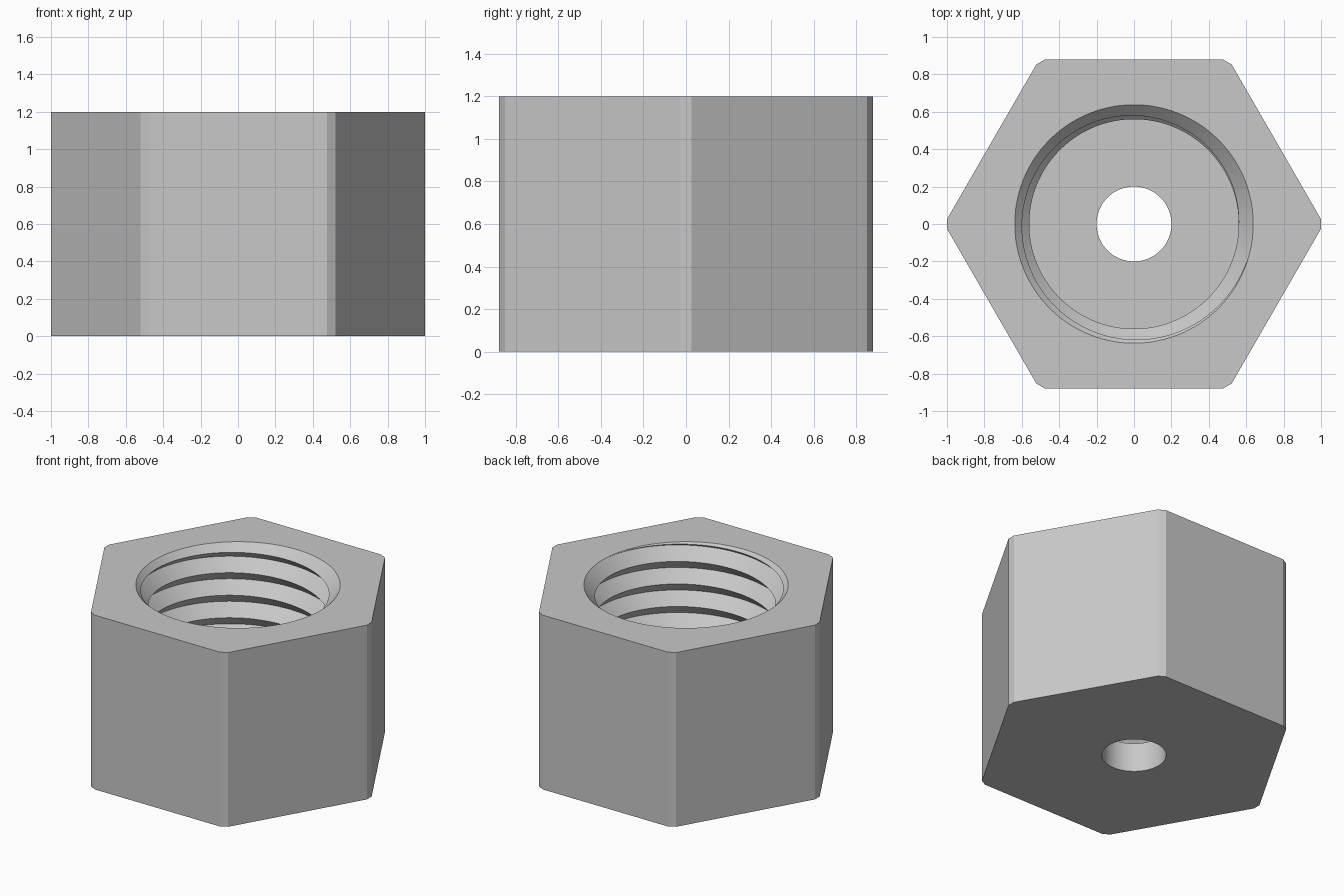
import bpy
import bmesh
from math import cos, sin, pi, radians

cube = bpy.data.objects.get("Cube")
if cube:
    bpy.data.objects.remove(cube, do_unlink=True)

HEIGHT, FLOOR = 1.2, 0.2          # overall height, bottom of the threaded bore
HOLE = 0.2                        # small through hole radius
PITCH, CREST = 0.155, 0.56        # thread pitch and smallest thread radius
DEPTH = PITCH / 2                 # 45 degree V thread
ROOT = CREST + DEPTH
FLAT = cos(radians(28.5))         # hexagon apothem, corners trimmed at radius 1
STEPS, TURNS = 240, 8


def hex_radius(angle):
    """Hexagon with corners on the x axis, trimmed by the unit circle."""
    off = (angle % (pi / 3)) - pi / 6
    return min(1.0, FLAT / cos(off))


def section(angle):
    """Closed (radius, height) outline of the nut at one angle."""
    turn = angle / (2 * pi)
    top_crest = HEIGHT - DEPTH + PITCH * turn
    outer = hex_radius(angle)
    pts = [(HOLE, 0), (outer, 0), (outer, HEIGHT), (ROOT, HEIGHT)]
    # lead-in chamfer down to where it meets the first thread flank
    pts.append((CREST + DEPTH * turn, HEIGHT - DEPTH * (1 - turn)))
    # alternating thread roots and crests, cut off at the bore floor
    for i in range(1, 2 * TURNS):
        r, z = (ROOT if i % 2 else CREST), top_crest - i * DEPTH
        if z < FLOOR:
            phase = ((top_crest - FLOOR) / PITCH) % 1
            r, z = CREST + PITCH * min(phase, 1 - phase), FLOOR
        pts.append((r, z))
    pts.append((HOLE, FLOOR))
    return pts


# Sweep the section once round; the helix closes on itself one turn lower
bm = bmesh.new()
columns = []
for s in range(STEPS + 1):
    a = 2 * pi * s / STEPS
    columns.append([bm.verts.new((r * cos(a), r * sin(a), z)) for r, z in section(a)])
for left, right in zip(columns, columns[1:]):
    for i in range(len(left)):
        j = (i + 1) % len(left)
        bm.faces.new((left[i], right[i], right[j], left[j]))
bmesh.ops.remove_doubles(bm, verts=bm.verts, dist=0.00005)
bmesh.ops.recalc_face_normals(bm, faces=bm.faces)

mesh = bpy.data.meshes.new("hex_nut")
bm.to_mesh(mesh)
bm.free()
nut = bpy.data.objects.new("hex_nut", mesh)
bpy.context.collection.objects.link(nut)

# Plain grey metal
grey = bpy.data.materials.new("light_grey")
grey.use_nodes = True
colour = (0.58, 0.58, 0.58, 1)
grey.diffuse_color = colour
grey.node_tree.nodes["Principled BSDF"].inputs["Base Color"].default_value = colour
mesh.materials.append(grey)

bpy.context.view_layer.objects.active = nut
nut.select_set(True)
bpy.ops.object.shade_smooth_by_angle(angle=radians(25))
